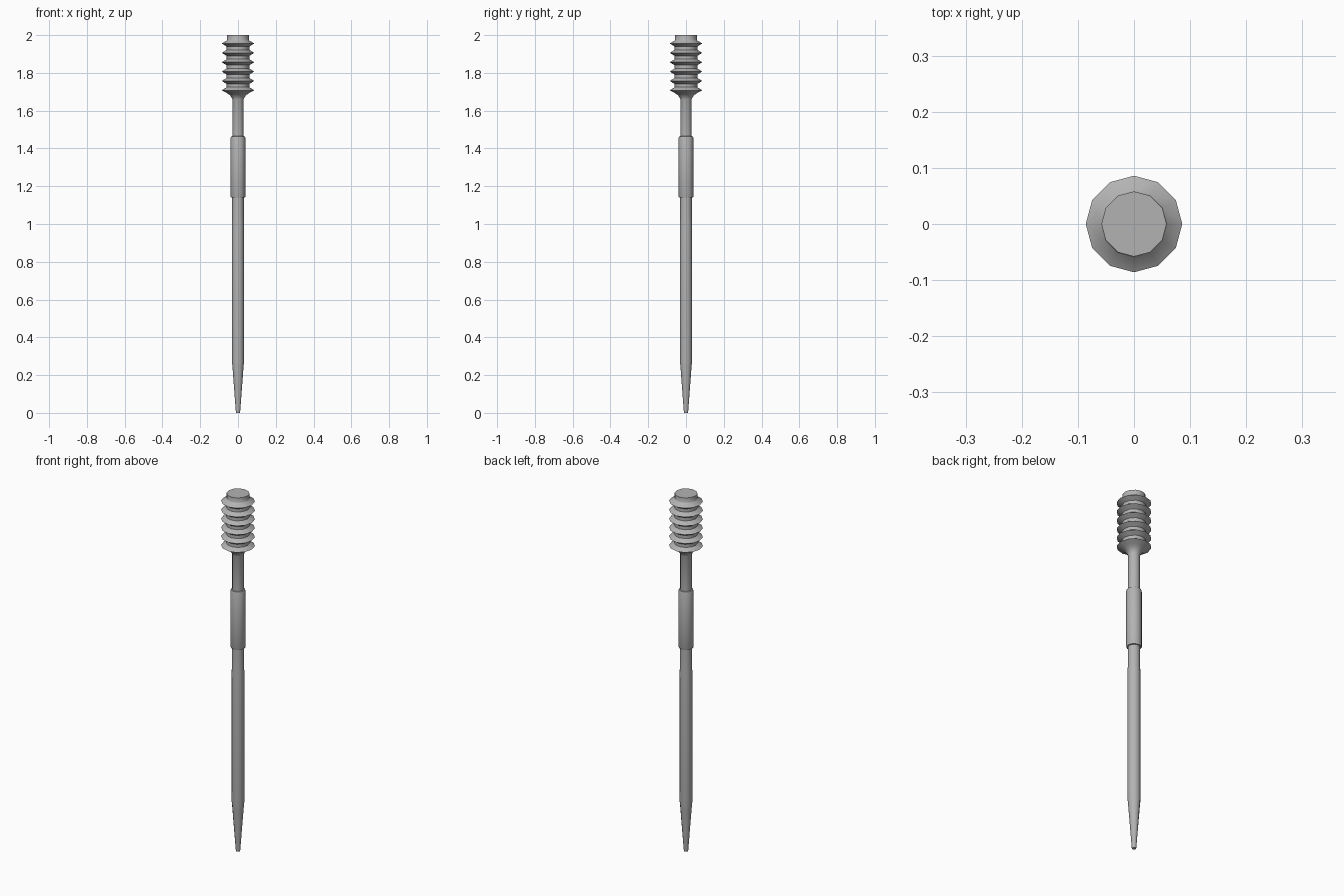
import bpy, bmesh, math

if "Cube" in bpy.data.objects:
    bpy.data.objects.remove(bpy.data.objects["Cube"])

SIDES = 12

# Dark grey finish shared by all parts
grey = bpy.data.materials.new("dark_grey")
grey.diffuse_color = (0.45, 0.45, 0.45, 1)
grey.use_nodes = True
grey.node_tree.nodes["Principled BSDF"].inputs["Base Color"].default_value = grey.diffuse_color


def lathe(name, profile):
    """Closed solid of revolution about z from (radius, height) points, bottom to top."""
    bm = bmesh.new()
    rings = []
    for r, z in profile:
        rings.append([bm.verts.new((r * math.cos(2 * math.pi * i / SIDES),
                                    r * math.sin(2 * math.pi * i / SIDES), z))
                      for i in range(SIDES)])
    for low, high in zip(rings, rings[1:]):
        for i in range(SIDES):
            j = (i + 1) % SIDES
            bm.faces.new((low[i], low[j], high[j], high[i]))
    bm.faces.new(rings[0][::-1])
    bm.faces.new(rings[-1])
    mesh = bpy.data.meshes.new(name)
    bm.to_mesh(mesh)
    bm.free()
    mesh.materials.append(grey)
    obj = bpy.data.objects.new(name, mesh)
    bpy.context.collection.objects.link(obj)
    bpy.ops.object.select_all(action='DESELECT')
    obj.select_set(True)
    bpy.context.view_layer.objects.active = obj
    bpy.ops.object.shade_smooth_by_angle(angle=math.radians(35))
    return obj


# Tapered lower shaft
lathe("tapered_shaft", [(0.011, 0), (0.029, 0.24), (0.032, 0.275),
                        (0.032, 1.01), (0.0305, 1.03), (0.0305, 1.145)])

# Thicker collar with small chamfered rims
lathe("collar", [(0.029, 1.14), (0.037, 1.14), (0.039, 1.145), (0.039, 1.455),
                 (0.036, 1.463), (0.029, 1.465)])

# Ribbed head on its narrow neck: flare, six sharp ribs, flat cap
head = [(0.03, 1.455), (0.03, 1.66), (0.035, 1.672), (0.046, 1.685), (0.06, 1.694)]
for k in range(6):
    z = 1.708 + 0.0495 * k
    if k:
        head += [(0.06, z - 0.016)]
    head += [(0.086, z), (0.06, z + 0.016)]
head += [(0.058, 1.975), (0.058, 2.0)]
lathe("ribbed_head", head)
